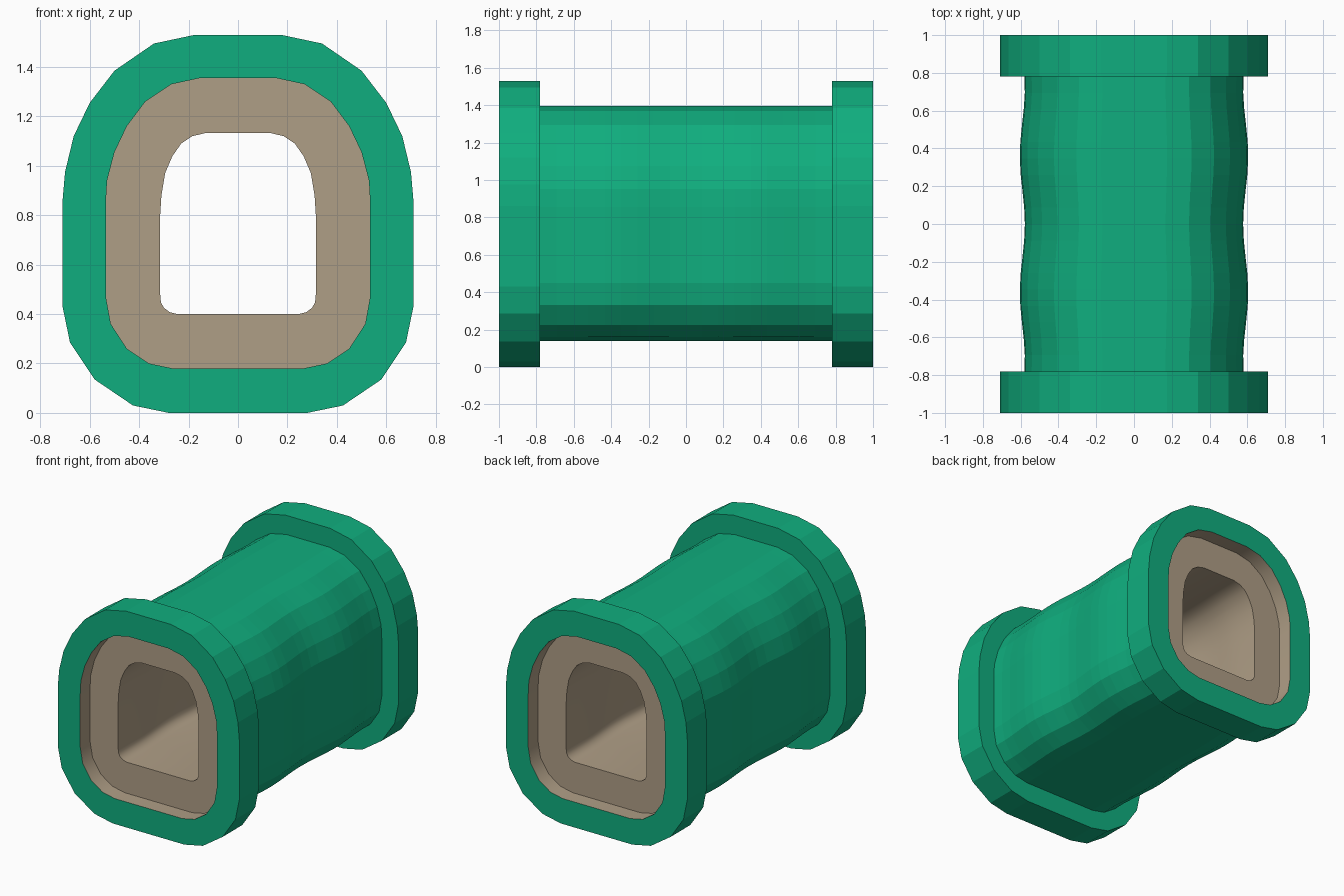
import bpy
import math

MID = 0.7675      # height of the pipe axis
END, COLLAR, LEDGE = 1.0, 0.78, 0.89

# Right half of each cross-section, from the bottom up
RIM = [(.28, 0), (.425, .03), (.58, .135), (.68, .285), (.71, .43), (.71, .86),
       (.70, .975), (.665, 1.12), (.60, 1.255), (.50, 1.385), (.34, 1.495), (.175, 1.53)]
MOUTH = [(.265, .18), (.36, .20), (.45, .26), (.515, .36), (.535, .47), (.535, .85),
         (.53, .94), (.50, 1.055), (.45, 1.16), (.375, 1.26), (.27, 1.33), (.155, 1.355)]
BORE = [(.245, .4), (.275, .407), (.30, .425), (.312, .448), (.315, .48), (.315, .80),
        (.31, .88), (.295, .97), (.265, 1.04), (.23, 1.09), (.185, 1.12), (.13, 1.133)]


def material(name, color):
    mat = bpy.data.materials.new(name)
    mat.use_nodes = True
    mat.diffuse_color = color
    mat.node_tree.nodes["Principled BSDF"].inputs["Base Color"].default_value = color
    return mat


def ring(half, y, sx=1.0, sz=1.0):
    """Mirror a half section and place it at y."""
    right = [(x * sx, y, MID + (z - MID) * sz) for x, z in half]
    return right + [(-x, y, z) for x, y, z in reversed(right)]


def loft(name, rings, mat):
    """Skin a list of rings with quads."""
    n = len(rings[0])
    faces = [(r * n + i, (r + 1) * n + i, (r + 1) * n + (i + 1) % n, r * n + (i + 1) % n)
             for r in range(len(rings) - 1) for i in range(n)]
    mesh = bpy.data.meshes.new(name)
    mesh.from_pydata([v for r in rings for v in r], [], faces)
    mesh.materials.append(mat)
    obj = bpy.data.objects.new(name, mesh)
    bpy.context.collection.objects.link(obj)
    return obj


def bulge(y):
    """Two soft swellings along the length."""
    return math.sin(math.pi * y / 0.72) ** 2


def steps(a, b, count):
    return [a + (b - a) * i / count for i in range(count + 1)]


def body_ring(y):
    return ring(MOUTH, y, 1.08 + 0.05 * bulge(y), 1.068)


if "Cube" in bpy.data.objects:
    bpy.data.objects.remove(bpy.data.objects["Cube"])

green = material("pipe green", (0.005, 0.423, 0.209, 1))
tan = material("lining tan", (0.429, 0.342, 0.238, 1))

# Outer pipe
loft("pipe_body", [body_ring(y) for y in steps(-COLLAR, COLLAR, 18)], green)

# End collars
loft("front_collar", [ring(MOUTH, -END), ring(RIM, -END), ring(RIM, -COLLAR),
                      body_ring(-COLLAR)], green)
loft("back_collar", [body_ring(COLLAR), ring(RIM, COLLAR), ring(RIM, END),
                     ring(MOUTH, END)], green)

# Recessed ledges and bore
bore = [ring(BORE, y, 1 + 0.05 * bulge(y) * (abs(y) < 0.75)) for y in steps(LEDGE, -LEDGE, 24)]
lining = loft("lining", [ring(MOUTH, END), ring(MOUTH, LEDGE)] + bore
              + [ring(MOUTH, -LEDGE), ring(MOUTH, -END)], tan)
bpy.ops.object.select_all(action='DESELECT')
lining.select_set(True)
bpy.context.view_layer.objects.active = lining
bpy.ops.object.shade_smooth_by_angle(angle=math.radians(50))
